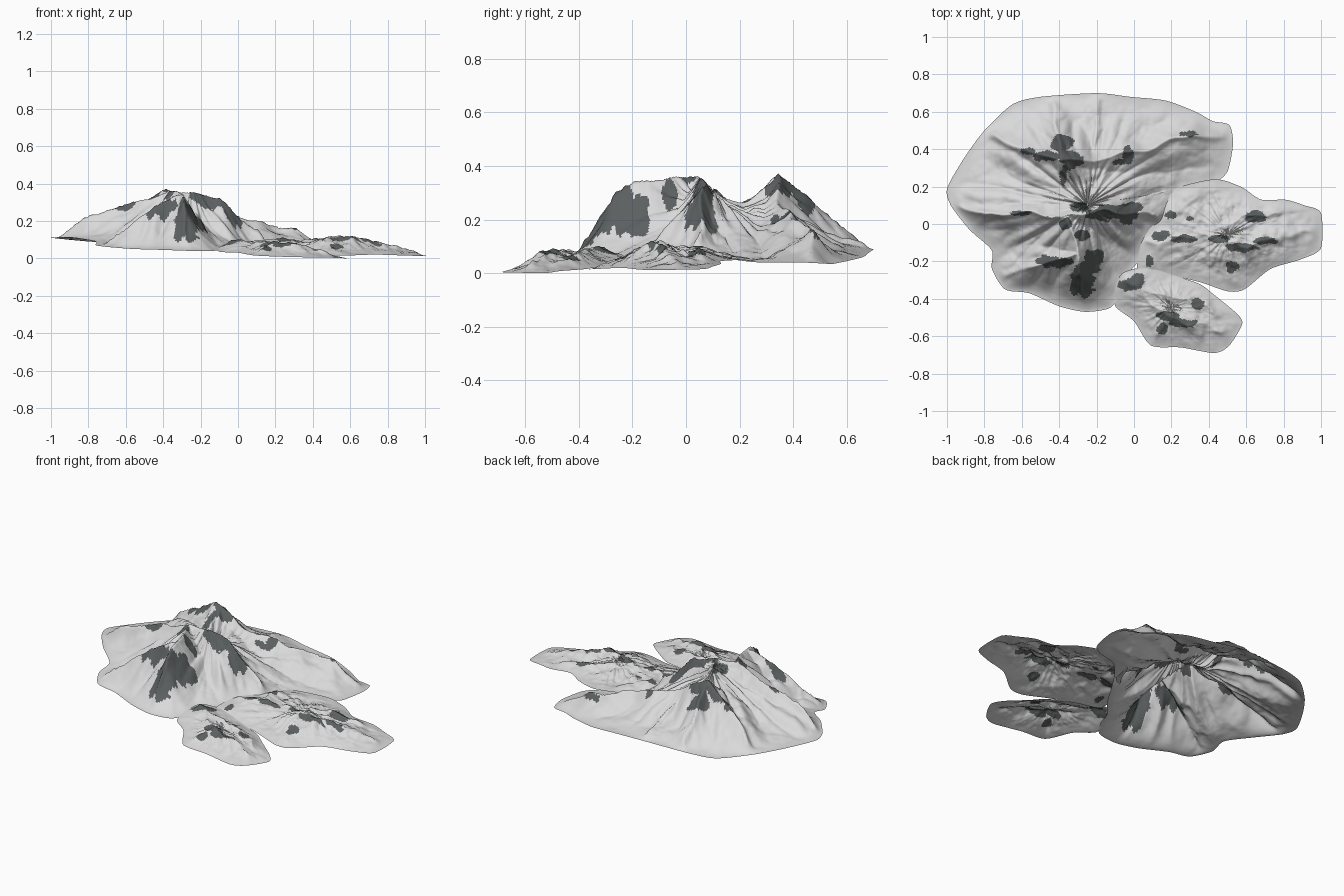
import bpy, math
from mathutils import Vector, noise


def material(name, rgb):
    m = bpy.data.materials.new(name)
    m.diffuse_color = (*rgb, 1)
    return m


SNOW = material("pale_snow", (0.70, 0.70, 0.71))
ROCK = material("dark_rock", (0.105, 0.115, 0.115))


def seg_dist(x, y, a, b):
    """Distance to segment a-b and the position along it."""
    dx, dy = b[0] - a[0], b[1] - a[1]
    t = ((x - a[0]) * dx + (y - a[1]) * dy) / (dx * dx + dy * dy + 1e-9)
    t = min(1, max(0, t))
    return math.hypot(x - a[0] - t * dx, y - a[1] - t * dy), t


def resample(pts, n):
    """Smooth closed outline with n evenly spaced points."""
    k, fine = len(pts), []
    P = [Vector(p) for p in pts]
    for i in range(k):
        a, b, c, d = P[i - 1], P[i], P[(i + 1) % k], P[(i + 2) % k]
        for j in range(12):
            t = j / 12
            cat = 0.5 * (2 * b + (c - a) * t + (2 * a - 5 * b + 4 * c - d) * t * t
                         + (3 * b - a - 3 * c + d) * t ** 3)
            fine.append(b.lerp(c, t).lerp(cat, 0.7))
    fine.append(fine[0])
    out, step = [], sum((fine[i + 1] - fine[i]).length for i in range(len(fine) - 1)) / n
    acc = 0.0
    for i in range(len(fine) - 1):
        length = (fine[i + 1] - fine[i]).length
        while acc < length and len(out) < n:
            out.append(fine[i].lerp(fine[i + 1], acc / length))
            acc += step
        acc -= length
    while len(out) < n:
        out.append(fine[-2].copy())
    return out


def terrain(name, outline, centre, ridges, patches, n, rings, power, rough, gully, freq):
    edge = resample(outline, n)
    cx, cy = centre
    zmean = sum(p.z for p in edge) / n
    segs = [(r[i], r[i + 1]) for r in ridges for i in range(len(r) - 1)]
    border = [(outline[i - 1], outline[i]) for i in range(len(outline))]

    def height(x, y, r, ze, ang):
        if r >= 1:
            return ze
        de = min(seg_dist(x, y, a, b)[0] for a, b in border)
        # wobble the ridge lines a little
        wx = x + 0.025 * noise.noise(Vector((x * freq, y * freq, 3)))
        wy = y + 0.025 * noise.noise(Vector((x * freq, y * freq, 9)))
        best, bf = ze, 0
        for a, b in segs:
            d, t = seg_dist(wx, wy, a, b)
            f = (1 - d / (d + de + 1e-6)) ** power
            z = ze + (a[2] + (b[2] - a[2]) * t - ze) * f
            if z > best:
                best, bf = z, f
        fade = min(1, de / 0.12) * min(1, (1 - r) * 12)
        rug = noise.fractal(Vector((x * freq, y * freq, 1.7)), 0.9, 2.1, 5)
        crease = abs(noise.noise(Vector((math.cos(ang) * 5, math.sin(ang) * 5, r * 1.6))))
        best += fade * rough * rug
        best -= fade * gully * (0.35 - crease) * 4 * bf * (1 - bf)
        return max(0.0, best)

    verts = [(cx, cy, height(cx, cy, 0, zmean, 0))]
    for k in range(1, rings + 1):
        r = k / rings
        for p in edge:
            x, y = cx + (p.x - cx) * r, cy + (p.y - cy) * r
            ang = math.atan2(p.y - cy, p.x - cx)
            verts.append((x, y, height(x, y, r, p.z * r + zmean * (1 - r), ang)))
    faces = [(0, 1 + i, 1 + (i + 1) % n) for i in range(n)]
    for k in range(rings - 1):
        a, b = 1 + k * n, 1 + (k + 1) * n
        faces += [(a + i, b + i, b + (i + 1) % n, a + (i + 1) % n) for i in range(n)]
    me = bpy.data.meshes.new(name)
    me.from_pydata(verts, [], faces)
    me.materials.append(SNOW)
    me.materials.append(ROCK)
    # bare rock: ragged patches on the steep places
    for p in me.polygons:
        p.use_smooth = True
        x, y, _ = p.center
        wob = 0.9 * noise.fractal(Vector((x * 16, y * 16, 5)), 0.8, 2, 3)
        if any(((x - px) / rx) ** 2 + ((y - py) / ry) ** 2 < 1 + wob for px, py, rx, ry in patches):
            p.material_index = 1
    ob = bpy.data.objects.new(name, me)
    bpy.context.collection.objects.link(ob)


# Main mountain with three summits
terrain(
    "main_mountain",
    [(-1, .19, .11), (-.91, .35, .10), (-.8, .5, .09), (-.65, .64, .08), (-.5, .68, .085),
     (-.2, .70, .09), (-.02, .68, .075), (.17, .66, .06), (.33, .60, .045), (.42, .55, .035),
     (.51, .53, .035), (.53, .43, .04), (.50, .28, .04), (.43, .22, .045), (.3, .18, .05),
     (.2, .07, .06), (.12, -.05, .06), (.04, -.18, .06), (-.05, -.29, .06), (-.07, -.37, .05),
     (-.13, -.45, .04), (-.26, -.47, .04), (-.4, -.44, .045), (-.56, -.37, .05), (-.69, -.35, .06),
     (-.76, -.24, .07), (-.76, -.14, .09), (-.88, -.03, .11), (-.98, .1, .11)],
    (-.25, .1),
    [[(-.38, .345, .37), (-.5, .38, .31), (-.6, .4, .25), (-.76, .48, .15)],
     [(-.38, .345, .37), (-.2, .36, .26), (-.02, .38, .235), (.15, .43, .185), (.3, .48, .155), (.46, .46, .07)],
     [(-.38, .345, .37), (-.4, .46, .27), (-.42, .55, .2), (-.44, .64, .13)],
     [(-.22, .36, .25), (-.2, .5, .17), (-.19, .64, .12)],
     [(-.38, .345, .37), (-.42, .2, .23), (-.38, .05, .34)],
     [(-.38, .05, .36), (-.17, .065, .345), (-.1, .06, .33), (.01, .06, .235), (.12, .04, .14)],
     [(-.36, .04, .36), (-.6, .06, .285), (-.78, .05, .245), (-.93, .11, .14)],
     [(-.38, .05, .36), (-.33, -.06, .37), (-.29, -.17, .34), (-.29, -.27, .3), (-.27, -.38, .12)],
     [(-.31, -.15, .34), (-.45, -.2, .28), (-.6, -.25, .17), (-.68, -.28, .11)]],
    [(-.38, .43, .06, .05), (-.46, .36, .07, .03), (-.34, .35, .06, .06), (-.57, .39, .04, .02),
     (-.38, .25, .02, .04), (-.03, .38, .03, .05), (-.08, .33, .03, .015), (.3, .48, .06, .018),
     (-.6, .06, .05, .015), (-.28, .09, .06, .025), (-.17, .06, .09, .045), (-.06, .05, .08, .05),
     (.0, .09, .05, .025), (-.37, .0, .04, .03), (-.27, -.06, .05, .025), (-.21, -.18, .05, .05),
     (-.28, -.31, .075, .08), (-.43, -.2, .09, .03), (-.25, -.24, .07, .04)],
    320, 84, 1.7, .014, .05, 7)

# Low foothill reaching out to the right
terrain(
    "right_foothill",
    [(.43, .24, .055), (.57, .2, .05), (.68, .13, .045), (.81, .13, .035), (.91, .1, .025),
     (1, .06, .015), (1, -.13, .012), (.89, -.19, .015), (.73, -.24, .02), (.59, -.35, .015),
     (.5, -.36, .015), (.35, -.31, .025), (.17, -.27, .04), (.02, -.25, .06), (.04, -.1, .075),
     (.13, .05, .075), (.2, .18, .065)],
    (.5, -.06),
    [[(.08, -.1, .095), (.22, -.08, .105), (.38, -.06, .1), (.5, -.11, .12), (.6, -.12, .12),
      (.73, -.08, .095), (.92, -.04, .045)],
     [(.4, -.06, .1), (.6, .05, .095), (.77, .05, .07)],
     [(.52, -.12, .115), (.52, -.26, .055)],
     [(.2, -.08, .1), (.2, .06, .1), (.32, .14, .075)]],
    [(.14, -.06, .05, .025), (.25, -.08, .07, .022), (.2, .05, .03, .02), (.3, .03, .02, .012),
     (.65, .04, .055, .03), (.45, -.08, .07, .022), (.57, -.13, .09, .025), (.7, -.09, .06, .025),
     (.52, -.23, .037, .032), (.08, -.2, .02, .03)],
    220, 50, 1.3, .013, .015, 14)

# Small foothill at the front
terrain(
    "front_foothill",
    [(-.1, -.44, .035), (0, -.52, .03), (.09, -.65, .015), (.25, -.66, .008), (.43, -.69, .004),
     (.51, -.65, .003), (.58, -.53, 0), (.54, -.47, .008), (.43, -.38, .015), (.35, -.32, .025),
     (.2, -.27, .04), (.07, -.23, .06), (-.06, -.26, .075), (-.1, -.34, .06)],
    (.2, -.45),
    [[(-.02, -.31, .1), (.08, -.42, .085), (.18, -.49, .09), (.3, -.53, .08), (.46, -.57, .035)],
     [(.05, -.36, .09), (.3, -.41, .075), (.43, -.48, .04)],
     [(.17, -.5, .08), (.14, -.58, .05)]],
    [(-.03, -.32, .05, .03), (.02, -.3, .03, .05), (.18, -.49, .06, .022), (.27, -.53, .07, .024),
     (.34, -.42, .04, .03), (.15, -.56, .03, .03)],
    180, 40, 1.3, .012, .012, 14)
